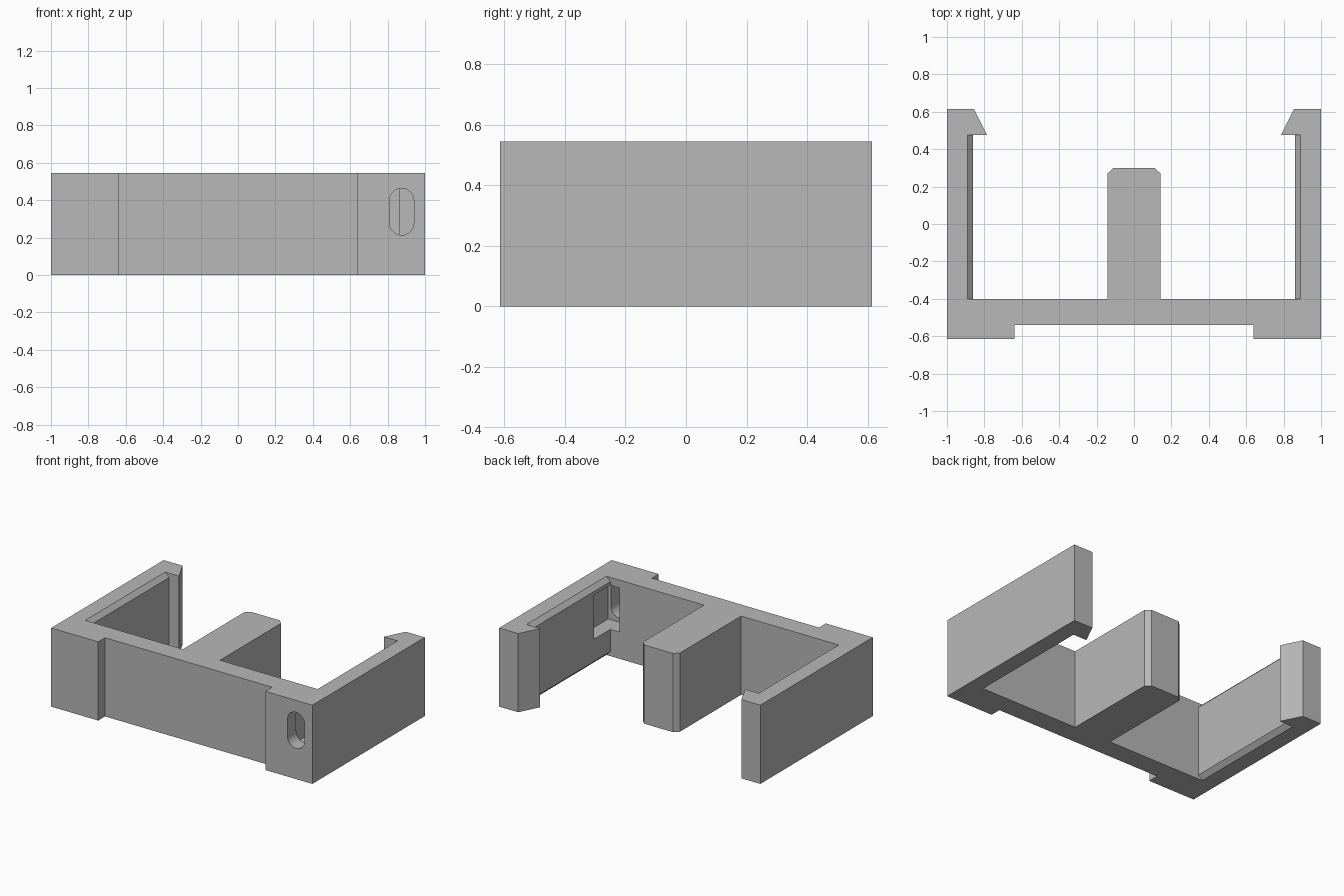
import bpy, bmesh, math

cube = bpy.data.objects.get("Cube")
if cube:
    bpy.data.objects.remove(cube, do_unlink=True)

HEIGHT, CHAMFER = 0.545, 0.03

grey = bpy.data.materials.new("plain grey")
grey.use_nodes = True
colour = (0.48, 0.48, 0.48, 1)
grey.diffuse_color = colour
grey.node_tree.nodes["Principled BSDF"].inputs["Base Color"].default_value = colour


def loft(name, rings):
    """Join matching rings of points with walls and cap both ends."""
    bm = bmesh.new()
    loops = [[bm.verts.new(p) for p in ring] for ring in rings]
    n = len(loops[0])
    for a, b in zip(loops, loops[1:]):
        for i in range(n):
            j = (i + 1) % n
            bm.faces.new((a[i], a[j], b[j], b[i]))
    bm.faces.new(loops[0])
    bm.faces.new(loops[-1])
    bmesh.ops.dissolve_limit(bm, angle_limit=0.001, verts=bm.verts, edges=bm.edges)
    bmesh.ops.recalc_face_normals(bm, faces=bm.faces)
    mesh = bpy.data.meshes.new(name)
    bm.to_mesh(mesh)
    bm.free()
    mesh.materials.append(grey)
    obj = bpy.data.objects.new(name, mesh)
    bpy.context.collection.objects.link(obj)
    return obj


def cut(target, cutter):
    """Subtract the cutter for good, then remove it."""
    cutter.hide_render = True
    mod = target.modifiers.new("cut", "BOOLEAN")
    mod.operation, mod.solver, mod.object = "DIFFERENCE", "EXACT", cutter
    bpy.context.view_layer.objects.active = target
    bpy.ops.object.modifier_apply(modifier=mod.name)
    bpy.data.objects.remove(cutter, do_unlink=True)


def outline(inner, z):
    """Plan of the clip; inner is the half distance between the arms."""
    half = [(0.64, -0.54), (0.64, -0.615), (1, -0.615), (1, 0.615),
            (0.855, 0.615), (0.785, 0.475), (inner, 0.475), (inner, -0.4),
            (0.142, -0.4), (0.142, 0.27), (0.11, 0.3)]
    plan = half + [(-x, y) for x, y in reversed(half)]
    return [(x, y, z) for x, y in plan]


# Body: feet, back wall, centre block and hooked arms with chamfered inner edges
WIDE, NARROW = 0.89, 0.86
body = loft("clip_body", [outline(WIDE, 0), outline(NARROW, CHAMFER),
                          outline(NARROW, HEIGHT - CHAMFER), outline(WIDE, HEIGHT)])

# Pocket behind the screw slot
corners = [(0.79, -0.52), (0.96, -0.52), (0.96, -0.22), (0.79, -0.22)]
cut(body, loft("pocket_cutter", [[(x, y, z) for x, y in corners] for z in (0.185, 0.49)]))


# Rounded slot through the front foot
def slot_ring(y, radius=0.065, reach=0.06, steps=16):
    ring = []
    for side in (0, 1):
        for i in range(steps + 1):
            a = math.pi * (side + i / steps)
            lift = -reach if side else reach
            ring.append((0.875 + radius * math.cos(a), y, 0.338 + lift + radius * math.sin(a)))
    return ring


cut(body, loft("slot_cutter", [slot_ring(-0.7), slot_ring(-0.5)]))

# Smooth the slot ends only
bpy.ops.object.select_all(action="DESELECT")
body.select_set(True)
bpy.context.view_layer.objects.active = body
bpy.ops.object.shade_smooth_by_angle(angle=math.radians(20))
